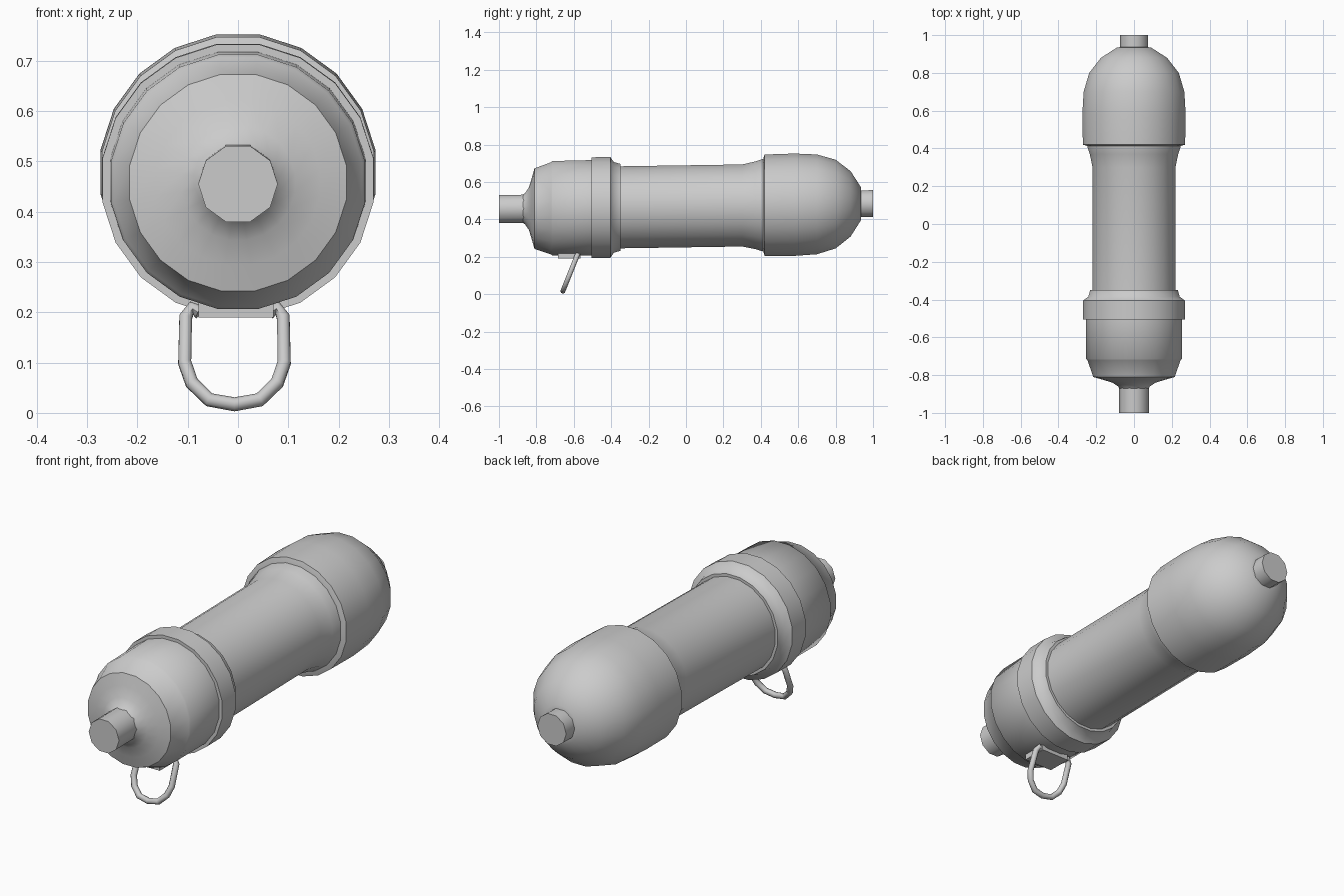
import bpy, math
from mathutils import Vector

cube = bpy.data.objects.get("Cube")
if cube:
    bpy.data.objects.remove(cube)

grey = bpy.data.materials.new("plain_grey")
grey.use_nodes = True
COLOUR = (0.6, 0.6, 0.6, 1)
grey.diffuse_color = COLOUR
grey.node_tree.nodes["Principled BSDF"].inputs["Base Color"].default_value = COLOUR


def finish(obj, angle=50):
    obj.data.materials.append(grey)
    bpy.ops.object.select_all(action='DESELECT')
    obj.select_set(True)
    bpy.context.view_layer.objects.active = obj
    bpy.ops.object.shade_smooth_by_angle(angle=math.radians(angle))


def axis_z(y):
    """Height of the slightly tilted centre line."""
    return 0.47 + 0.015 * y


def lathe(name, profile, sides):
    """Turn (y, radius) pairs around the centre line and cap both ends."""
    verts, faces = [], []
    for y, r in profile:
        for i in range(sides):
            a = math.tau * (i + 0.5) / sides + math.pi / 2
            verts.append((r * math.cos(a), y, axis_z(y) + r * math.sin(a)))
    for k in range(len(profile) - 1):
        for i in range(sides):
            j = (i + 1) % sides
            a, b = k * sides, (k + 1) * sides
            faces.append((a + i, a + j, b + j, b + i))
    faces.append(tuple(reversed(range(sides))))
    faces.append(tuple(range(len(verts) - sides, len(verts))))
    mesh = bpy.data.meshes.new(name)
    mesh.from_pydata(verts, [], faces)
    mesh.update()
    obj = bpy.data.objects.new(name, mesh)
    bpy.context.collection.objects.link(obj)
    finish(obj)
    return obj


# Front housing, flaring out of the nozzle
lathe("front_housing", [(-0.88, 0.07), (-0.86, 0.085), (-0.84, 0.115), (-0.825, 0.165),
                        (-0.81, 0.218), (-0.72, 0.25), (-0.715, 0.256), (-0.49, 0.258)], 20)
# Raised collar with a stepped lip
lathe("collar", [(-0.505, 0.25), (-0.505, 0.273), (-0.405, 0.273),
                 (-0.385, 0.245), (-0.35, 0.235), (-0.35, 0.21)], 20)
# Straight tube widening towards the rear bulb
lathe("tube", [(-0.4, 0.222), (0.3, 0.222), (0.37, 0.237), (0.41, 0.25), (0.43, 0.25)], 20)
# Rounded rear bulb
lathe("rear_bulb", [(0.41, 0.24), (0.42, 0.274), (0.58, 0.277), (0.7, 0.27), (0.8, 0.24),
                    (0.88, 0.177), (0.935, 0.09), (0.937, 0.06)], 20)
# Nozzles at both ends
lathe("front_nozzle", [(-1, 0.079), (-0.83, 0.079)], 10)
lathe("rear_nozzle", [(0.9, 0.075), (1, 0.075)], 10)

# Small lug under the front housing that holds the ring
bpy.ops.mesh.primitive_cube_add(size=1, location=(-0.004, -0.625, 0.21))
lug = bpy.context.object
lug.name = "ring_lug"
lug.scale = (0.15, 0.12, 0.04)
finish(lug, 30)

# Hanging ring, leaning forward
half = [(0.07, 0.2), (0.085, 0.208), (0.097, 0.19), (0.099, 0.1),
        (0.085, 0.06), (0.05, 0.026), (0, 0.017)]
path = half + [(-x, z) for x, z in reversed(half[:-1])]
curve = bpy.data.curves.new("ring", 'CURVE')
curve.dimensions = '3D'
curve.bevel_depth = 0.014
curve.bevel_resolution = 2
curve.use_fill_caps = True
spline = curve.splines.new('POLY')
spline.points.add(len(path) - 1)
for p, (x, z) in zip(spline.points, path):
    p.co = (x - 0.007, -0.665 + 0.4 * z, z, 1)
ring = bpy.data.objects.new("hanging_ring", curve)
bpy.context.collection.objects.link(ring)
bpy.ops.object.select_all(action='DESELECT')
ring.select_set(True)
bpy.context.view_layer.objects.active = ring
bpy.ops.object.convert(target='MESH')
finish(bpy.context.object)
